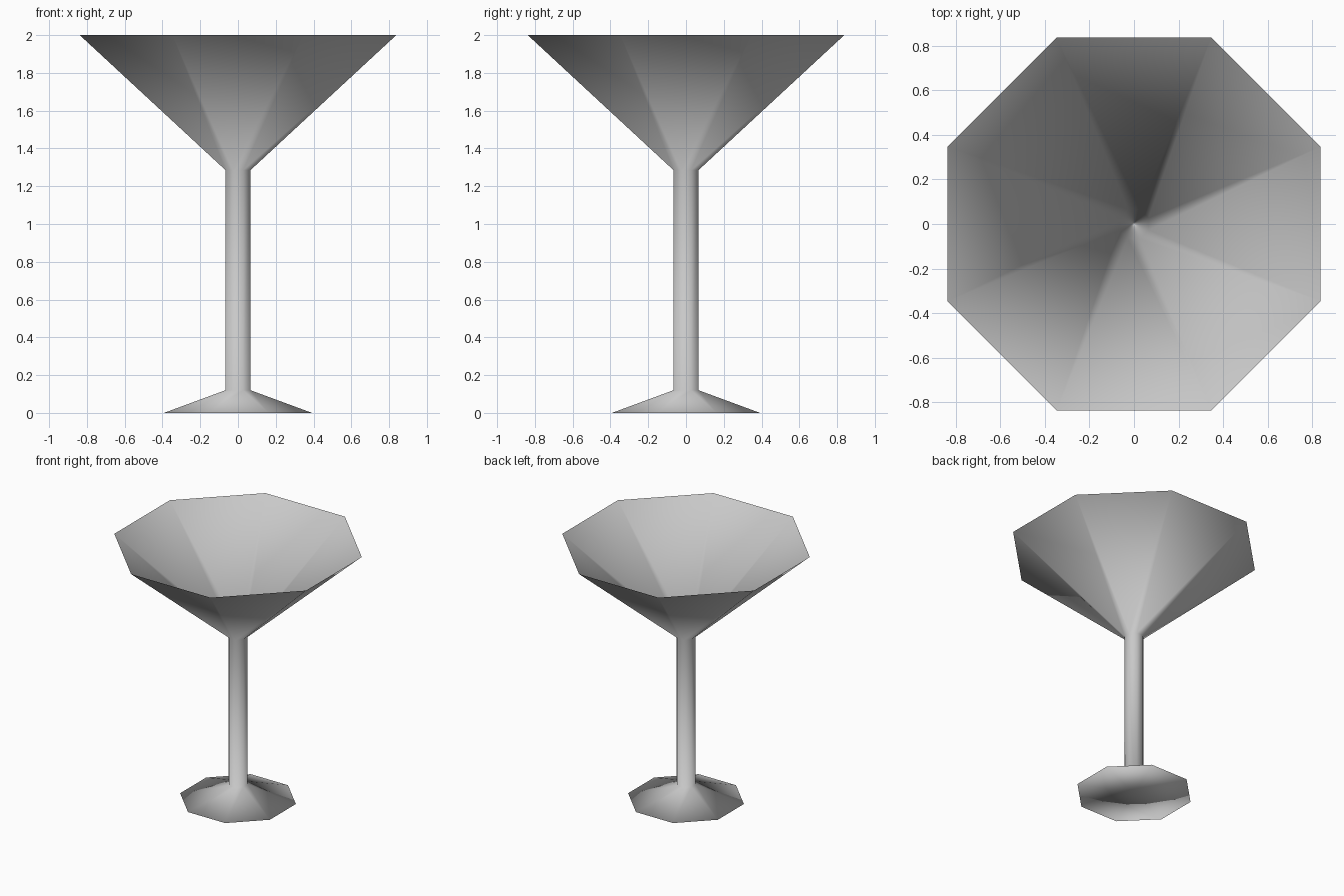
import bpy
import bmesh
from math import cos, sin, pi

cube = bpy.data.objects.get("Cube")
if cube:
    bpy.data.objects.remove(cube, do_unlink=True)

SIDES = 8

grey = bpy.data.materials.new("light_grey")
grey.use_nodes = True
colour = (0.58, 0.58, 0.58, 1)
grey.diffuse_color = colour
grey.node_tree.nodes["Principled BSDF"].inputs["Base Color"].default_value = colour

bm = bmesh.new()


def ring(apothem, z):
    """Octagon with flat sides facing the axes."""
    r = apothem / cos(pi / SIDES)
    angles = [(i + 0.5) * 2 * pi / SIDES for i in range(SIDES)]
    return [bm.verts.new((r * cos(a), r * sin(a), z)) for a in angles]


def bridge(lower, upper):
    for i in range(SIDES):
        j = (i + 1) % SIDES
        bm.faces.new((lower[i], lower[j], upper[j], upper[i]))


# Foot, stem and thin open bowl as one lathed surface
profile = [(0.392, 0), (0.066, 0.12), (0.066, 1.285), (0.838, 2)]
rings = [ring(*p) for p in profile]
for lower, upper in zip(rings, rings[1:]):
    bridge(lower, upper)

# Underside of the foot, fanned from its centre
centre = bm.verts.new((0, 0, 0))
for i in range(SIDES):
    bm.faces.new((centre, rings[0][(i + 1) % SIDES], rings[0][i]))

# Floor of the bowl, closing the top of the stem
bm.faces.new(rings[2])

for face in bm.faces:
    face.smooth = True

mesh = bpy.data.meshes.new("cocktail_glass")
bm.to_mesh(mesh)
bm.free()
mesh.materials.append(grey)
glass = bpy.data.objects.new("cocktail_glass", mesh)
bpy.context.collection.objects.link(glass)
